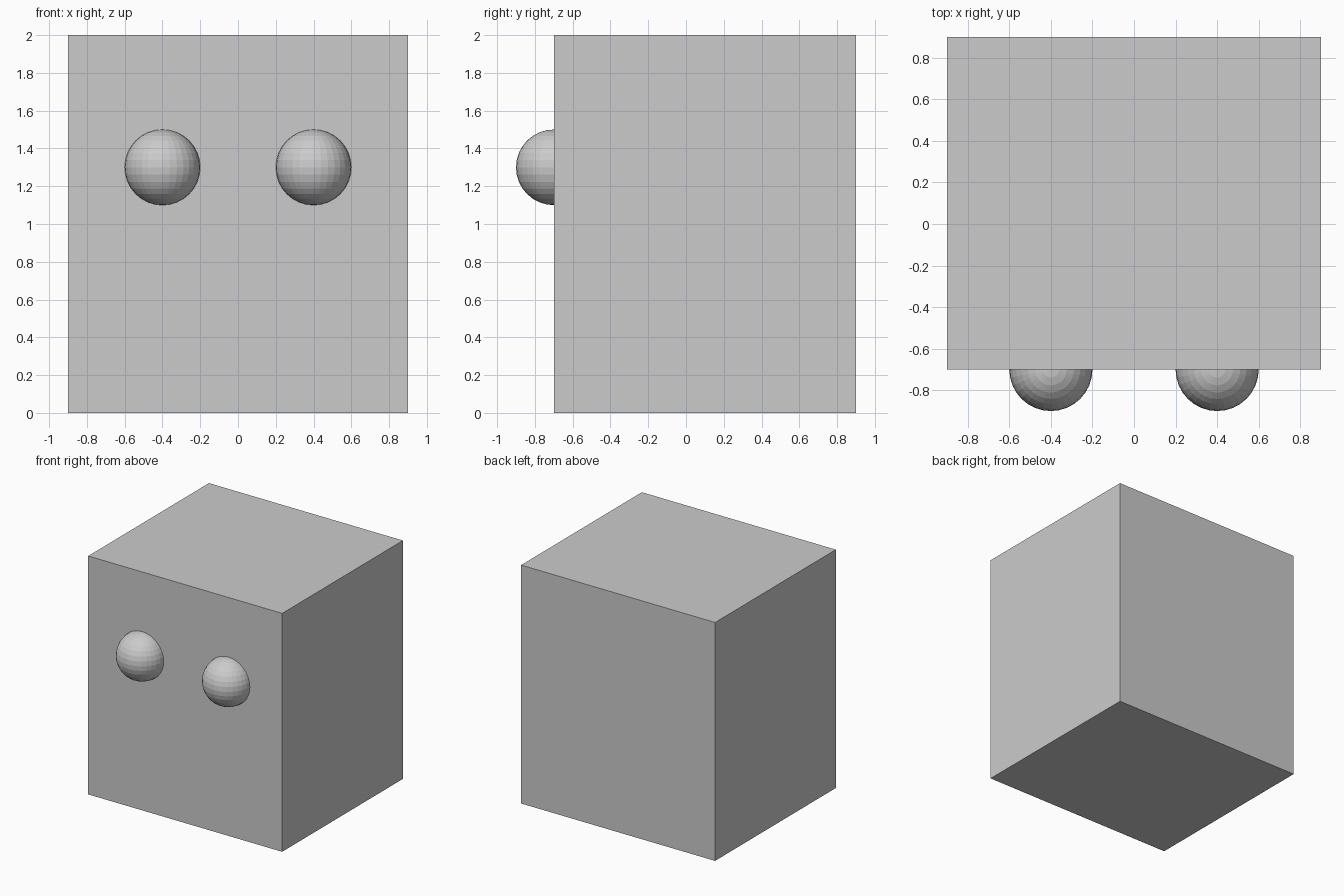
import bpy

if "Cube" in bpy.data.objects:
    bpy.data.objects.remove(bpy.data.objects["Cube"])

# Main block
bpy.ops.mesh.primitive_cube_add(size=1, location=(0, 0.1, 1))
body = bpy.context.object
body.name = "body"
body.scale = (1.8, 1.6, 2.0)
bpy.ops.object.transform_apply(location=False, rotation=False, scale=True)

# Two round eyes half sunk into the front face
for side, name in ((-1, "left_eye"), (1, "right_eye")):
    bpy.ops.mesh.primitive_uv_sphere_add(
        segments=32, ring_count=16, radius=0.2, location=(side * 0.4, -0.7, 1.3))
    bpy.context.object.name = name
